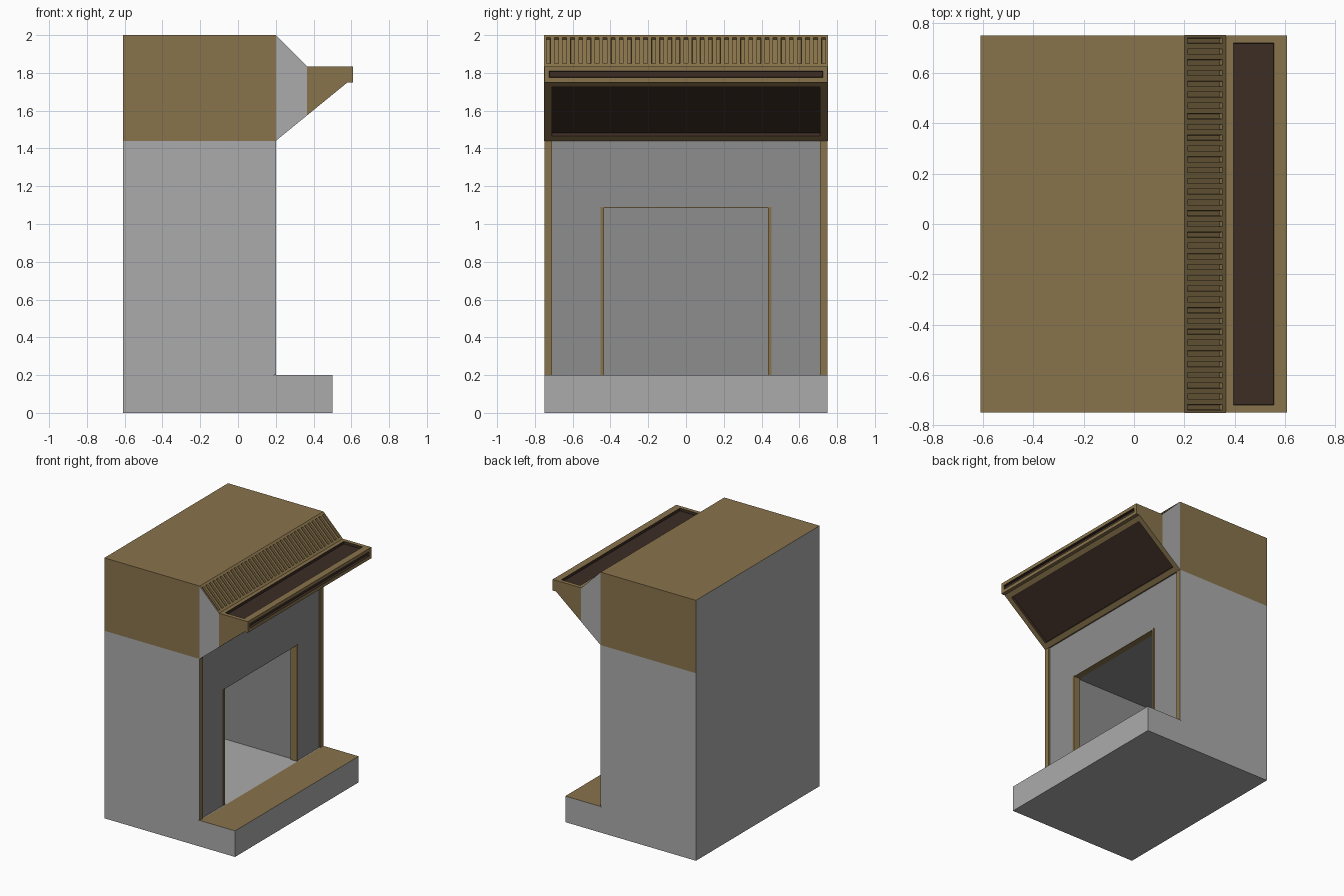
import bpy, bmesh
from mathutils import Vector

if "Cube" in bpy.data.objects:
    bpy.data.objects.remove(bpy.data.objects["Cube"])


def material(name, rgb):
    m = bpy.data.materials.new(name)
    m.diffuse_color = (*rgb, 1)
    m.use_nodes = True
    m.node_tree.nodes["Principled BSDF"].inputs["Base Color"].default_value = m.diffuse_color
    return m


GREY = material("plain_grey", (0.41, 0.41, 0.41))
SHADE = material("inner_grey", (0.27, 0.27, 0.27))
WOOD = material("wood", (0.25, 0.175, 0.072))
DARK = material("dark_panel", (0.045, 0.026, 0.018))


def finish(name, bm, mats):
    me = bpy.data.meshes.new(name)
    bm.to_mesh(me)
    bm.free()
    for m in mats:
        me.materials.append(m)
    ob = bpy.data.objects.new(name, me)
    bpy.context.collection.objects.link(ob)
    return ob


def prism(profile, y0, y1):
    """Extrude an x-z profile along y."""
    bm = bmesh.new()
    face = bm.faces.new([bm.verts.new((x, y0, z)) for x, z in profile])
    ext = bmesh.ops.extrude_face_region(bm, geom=[face])["geom"]
    verts = [v for v in ext if isinstance(v, bmesh.types.BMVert)]
    bmesh.ops.translate(bm, verts=verts, vec=(0, y1 - y0, 0))
    bmesh.ops.recalc_face_normals(bm, faces=bm.faces)
    return bm


def box(name, x, y, z, mats=(GREY,), second=()):
    """Box from ranges; faces pointing along the 'second' axes get material two."""
    bm = prism([(x[0], z[0]), (x[1], z[0]), (x[1], z[1]), (x[0], z[1])], *y)
    bm.normal_update()
    for f in bm.faces:
        if any(f.normal.dot(Vector(a)) > 0.9 for a in second):
            f.material_index = 1
    return finish(name, bm, mats)


W = 0.75

# Hearth plinth and its tiled top
box("hearth", (-0.61, 0.5), (-W, W), (0, 0.198))
box("hearth_tiles", (0.2, 0.5), (-W, W), (0.198, 0.2), [WOOD, GREY],
    [(1, 0, 0), (0, 1, 0), (0, -1, 0)])

# Chimney body with the deep fire opening; front and opening are a darker grey
body = box("body", (-0.61, 0.19), (-W, W), (0.198, 1.44), [GREY, SHADE], [(1, 0, 0)])
cutter = box("opening_cutter", (-0.55, 0.4), (-0.452, 0.452), (0.1, 1.09), [GREY, SHADE],
             [(1, 0, 0), (-1, 0, 0), (0, 1, 0), (0, -1, 0), (0, 0, 1)])
cutter.hide_render = True
cutter.hide_viewport = True
cut = body.modifiers.new("opening", 'BOOLEAN')
cut.object = cutter
cut.operation = 'DIFFERENCE'
cut.solver = 'EXACT'

# Corner strips and opening trim, one per side
for s, side in ((-1, "left"), (1, "right")):
    box("corner_strip_" + side, (0.19, 0.2), sorted((s * 0.71, s * W)), (0.2, 1.44),
        [WOOD, GREY], [(0, s, 0)])
    box("opening_jamb_" + side, (0.14, 0.195), sorted((s * 0.435, s * 0.452)),
        (0.2, 1.09), [WOOD])
box("opening_lintel", (0.14, 0.19), (-0.435, 0.435), (1.086, 1.09), [WOOD])

# Upper block, wood except for the plain back
box("upper_block", (-0.61, 0.2), (-W, W), (1.44, 2.0), [WOOD, GREY], [(-1, 0, 0)])

# Canopy with sunken dark panels on the underside, front and top
bm = prism([(0.2, 1.44), (0.58, 1.75), (0.608, 1.75), (0.608, 1.835), (0.365, 1.835), (0.2, 2.0)], -W, W)
bm.normal_update()


def facing(direction):
    d = Vector(direction).normalized()
    return max(bm.faces, key=lambda f: (f.normal.dot(d), f.calc_area()))


under, front, top, slope = [facing(d) for d in ((0.31, 0, -0.38), (1, 0, 0), (0, 0, 1), (1, 0, 1))]
for f, margin in ((under, 0.04), (front, 0.026), (top, 0.03)):
    bmesh.ops.inset_individual(bm, faces=[f], thickness=margin, use_even_offset=True)
    if f is top:
        for v in f.verts:
            if v.co.x > 0.5:
                v.co.x -= 0.022
    f.material_index = 1
    sides = bmesh.ops.inset_individual(bm, faces=[f], thickness=0.002, depth=-0.02)["faces"]
    for g in sides:
        g.material_index = 1
bmesh.ops.delete(bm, geom=[slope], context='FACES_ONLY')
finish("canopy", bm, [WOOD, DARK])

# Grey cheeks on the canopy ends
cheek = [(0.2, 1.44), (0.365, 1.5746), (0.365, 1.835), (0.2, 2.0)]
for s, side in ((-1, "left"), (1, "right")):
    finish("canopy_cheek_" + side, prism(cheek, s * W, s * (W + 0.001)), [GREY])

# Sloping face with a row of sunken flutes
N = 35
bm = bmesh.new()
rows = []
for i in range(N + 1):
    y = -W + 2 * W * i / N
    rows.append((bm.verts.new((0.365, y, 1.835)), bm.verts.new((0.2, y, 2.0))))
for a, b in zip(rows, rows[1:]):
    bm.faces.new((a[0], b[0], b[1], a[1]))
bm.normal_update()
flutes = list(bm.faces)
bmesh.ops.inset_individual(bm, faces=flutes, thickness=0.011, use_even_offset=True)
for f in flutes:
    for v in f.verts:
        shift = -0.006 if v.co.x > 0.28 else 0.005
        v.co += Vector((shift, 0, -shift))
bmesh.ops.inset_individual(bm, faces=flutes, thickness=0.001, depth=-0.015)
finish("fluted_slope", bm, [WOOD])
